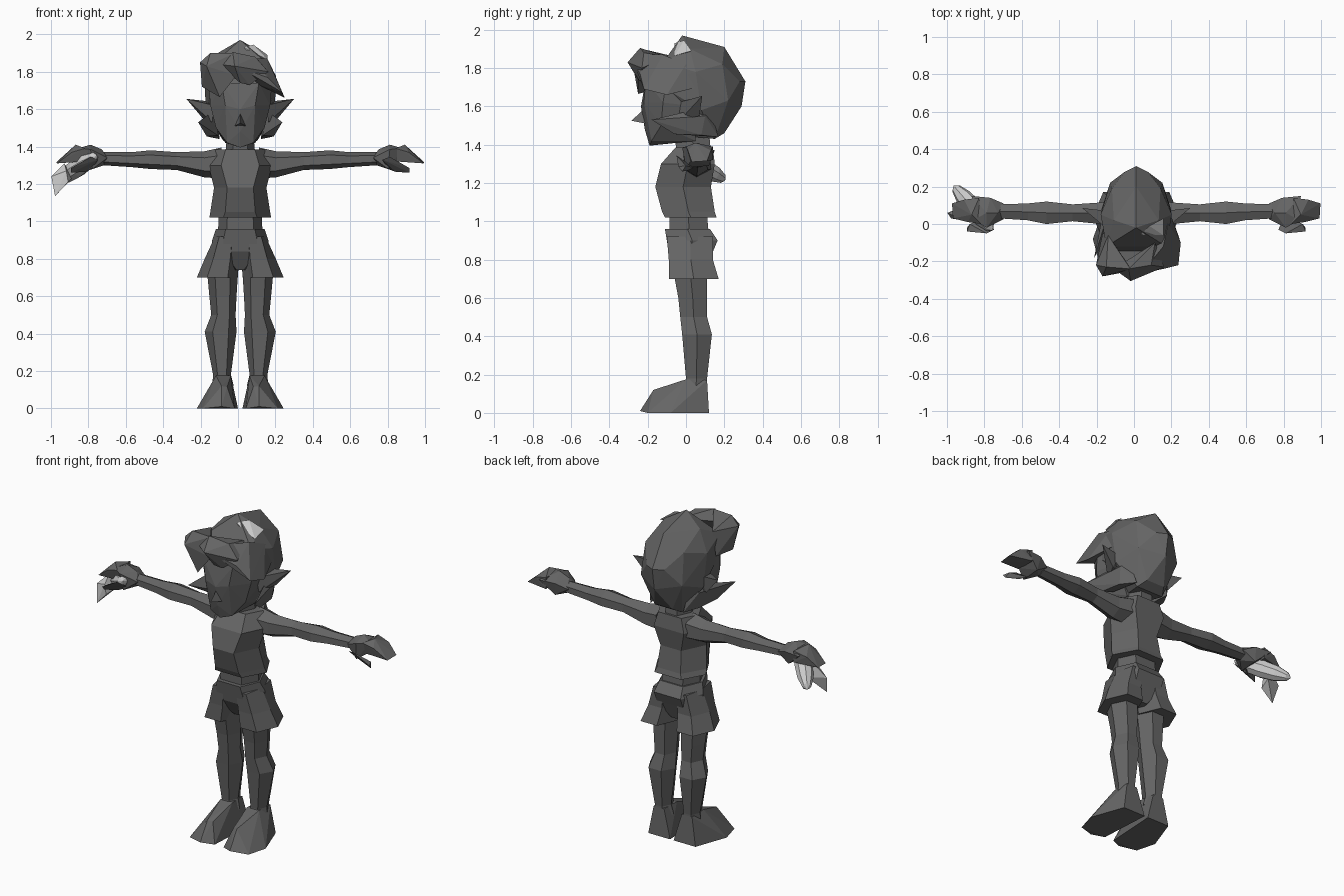
import bpy, bmesh, math
from mathutils import Vector

CX = 0.012  # symmetry plane of the figure


def material(name, v):
    m = bpy.data.materials.new(name)
    m.diffuse_color = (v, v, v, 1)
    return m


DARK = material("dark_grey", 0.13)
LIGHT = material("light_grey", 0.6)


def finish(name, bm, mat):
    bmesh.ops.recalc_face_normals(bm, faces=bm.faces)
    me = bpy.data.meshes.new(name)
    bm.to_mesh(me)
    bm.free()
    me.materials.append(mat)
    ob = bpy.data.objects.new(name, me)
    bpy.context.collection.objects.link(ob)
    return ob


def hull(name, pts, mat=DARK, side=1, sym=False):
    """Faceted solid around a few points; sym adds their mirror images."""
    bm = bmesh.new()
    for x, y, z in pts:
        bm.verts.new((CX + side * x, y, z))
        if sym and abs(x) > 1e-5:
            bm.verts.new((CX - x, y, z))
    r = bmesh.ops.convex_hull(bm, input=bm.verts[:])
    junk = {g for g in r["geom_interior"] + r["geom_unused"] if isinstance(g, bmesh.types.BMVert)}
    bmesh.ops.delete(bm, geom=list(junk), context='VERTS')
    return finish(name, bm, mat)


def loft(name, rings, mat=DARK, side=1):
    """Skin a list of equal-length point rings."""
    bm = bmesh.new()
    vs = [[bm.verts.new((CX + side * x, y, z)) for x, y, z in r] for r in rings]
    n = len(vs[0])
    for a, b in zip(vs, vs[1:]):
        for i in range(n):
            j = (i + 1) % n
            bm.faces.new((a[i], a[j], b[j], b[i]))
    bm.faces.new(vs[0])
    bm.faces.new(vs[-1])
    return finish(name, bm, mat)


def zring(z, x0, x1, y0, y1, f=0.5):
    """Horizontal six-sided ring: flat front and back, pointed sides."""
    c, w, m = (x0 + x1) / 2, (x1 - x0) / 2, (y0 + y1) / 2
    return [(c - w * f, y0, z), (c + w * f, y0, z), (x1, m, z),
            (c + w * f, y1, z), (c - w * f, y1, z), (x0, m, z)]


def xring(x, y0, y1, z0, z1):
    """Upright six-sided ring across an arm."""
    m, q = (y0 + y1) / 2, (z1 - z0) / 4
    return [(x, y0, z0 + q), (x, m, z0), (x, y1, z0 + q),
            (x, y1, z1 - q), (x, m, z1), (x, y0, z1 - q)]


# Torso, waist and neck
loft("shirt", [zring(1.02, -.165, .165, -.11, .16, .55), zring(1.05, -.16, .16, -.125, .15, .5),
               zring(1.18, -.14, .14, -.16, .13, .5), zring(1.30, -.17, .17, -.13, .15, .6),
               zring(1.385, -.13, .13, -.055, .14, .6)])
loft("waist", [zring(.92, -.12, .12, -.085, .12, .6), zring(1.03, -.115, .115, -.085, .11, .6)])
loft("neck", [zring(1.36, -.08, .08, -.05, .13), zring(1.47, -.07, .07, -.06, .12)])

# Shorts: hips plus two flared legs
loft("hips", [zring(.74, -.04, .04, -.03, .1, .5), zring(.84, -.15, .15, -.09, .14, .6),
              zring(.90, -.15, .15, -.10, .165, .6), zring(.96, -.13, .13, -.11, .125, .6)])

for s, tag in ((1, "right"), (-1, "left")):
    loft("shorts_leg_" + tag, [zring(.70, .012, .232, -.09, .17), zring(.80, .008, .19, -.09, .14),
                               zring(.92, .02, .135, -.10, .14, .6)], side=s)
    # Leg with knee and calf
    loft("leg_" + tag, [zring(.12, .035, .15, -.01, .11), zring(.18, .05, .145, 0, .11),
                        zring(.41, .02, .19, -.02, .135), zring(.50, .025, .155, -.03, .11),
                        zring(.60, .02, .165, -.04, .11), zring(.76, .01, .18, -.07, .11)], side=s)
    # Wedge-shaped foot
    hull("foot_" + tag, [(.012, .12, 0), (.16, .12, 0), (.232, -.08, 0), (.2, -.2, 0),
                         (.10, -.24, .01), (.03, -.2, 0), (.10, -.17, .12), (.07, -.16, .115),
                         (.05, .0, .175), (.13, .0, .175), (.06, .11, .17), (.13, .11, .17)], side=s)
    # Arm
    loft("arm_" + tag, [xring(.10, -.02, .13, 1.23, 1.395), xring(.19, .0, .115, 1.235, 1.375),
                        xring(.34, .015, .105, 1.275, 1.37), xring(.48, .0, .12, 1.28, 1.38),
                        xring(.58, .02, .11, 1.29, 1.37), xring(.73, .03, .105, 1.30, 1.37)], side=s)
    # Hand: palm, joined fingers, thumb
    hull("palm_" + tag, [(.71, .025, 1.34), (.71, .11, 1.34), (.73, .06, 1.30), (.74, .06, 1.385),
                         (.80, -.02, 1.385), (.78, .14, 1.37), (.80, .06, 1.41), (.79, .0, 1.28),
                         (.79, .12, 1.29), (.88, .15, 1.37), (.87, .02, 1.39), (.85, .03, 1.32)], side=s)
    hull("fingers_" + tag, [(.83, .0, 1.39), (.84, .14, 1.39), (.84, .02, 1.32), (.84, .14, 1.32),
                            (.88, .05, 1.41), (.92, .13, 1.37), (.90, .01, 1.37),
                            (.985, .11, 1.315), (.98, .03, 1.31)], side=s)
    hull("thumb_" + tag, [(.76, -.03, 1.33), (.80, -.05, 1.345), (.84, -.04, 1.32), (.79, .04, 1.28),
                          (.83, .01, 1.265), (.905, -.04, 1.285), (.905, -.02, 1.26), (.89, .0, 1.29)], side=s)
    # Pointed ear
    hull("ear_" + tag, [(.14, -.04, 1.62), (.15, -.03, 1.53), (.15, .07, 1.64), (.15, .05, 1.55),
                        (.20, .07, 1.55), (.288, .085, 1.655)], side=s)
    # Lock of hair sweeping forward below the ear
    hull("side_lock_" + tag, [(.13, .12, 1.60), (.17, .10, 1.55), (.11, .17, 1.44), (.16, .08, 1.45),
                              (.12, -.02, 1.46), (.18, -.06, 1.455), (.225, -.18, 1.53)], side=s)

# Face and nose
hull("face", [(0, -.19, 1.395), (.07, -.18, 1.42), (.08, .05, 1.42), (.13, -.13, 1.50),
              (.16, -.12, 1.62), (.15, .05, 1.60), (.08, -.22, 1.62), (0, -.235, 1.60),
              (0, -.215, 1.48), (.17, -.1, 1.74), (.1, -.21, 1.74)], sym=True)
hull("nose", [(0, -.285, 1.525), (0, -.22, 1.585), (.03, -.21, 1.51), (-.03, -.21, 1.51)])

# Main mass of hair
hull("hair_back", [(0, -.02, 1.97), (0, .20, 1.91), (0, .31, 1.73), (0, .29, 1.60), (.06, .28, 1.73),
                   (.06, .20, 1.46), (.09, .15, 1.43), (.07, .05, 1.44), (.13, .19, 1.82),
                   (.14, .22, 1.63), (.19, .05, 1.78), (.185, .08, 1.58), (.12, .02, 1.90),
                   (.16, -.12, 1.83), (.15, -.15, 1.72)], sym=True)

# Swept fringe in overlapping chunks
hull("fringe_left", [(-.215, -.22, 1.85), (-.18, -.28, 1.83), (-.16, -.23, 1.90), (-.205, -.18, 1.72),
                     (-.11, -.25, 1.665), (-.02, -.25, 1.78), (-.03, -.24, 1.90), (-.15, -.06, 1.86),
                     (-.18, -.05, 1.72)])
hull("fringe_middle", [(-.12, -.24, 1.84), (-.03, -.305, 1.83), (-.04, -.24, 1.905), (.08, -.22, 1.88),
                       (.15, -.23, 1.80), (.0, -.25, 1.74), (.10, -.1, 1.86), (.05, -.24, 1.73)])
hull("fringe_right", [(.0, -.27, 1.82), (.08, -.20, 1.87), (.145, -.12, 1.87), (.145, -.24, 1.77),
                      (.225, -.22, 1.69), (.238, -.10, 1.66), (.18, .06, 1.70), (.17, .0, 1.82),
                      (.10, -.20, 1.73)])

# Pale tuft on the crown
hull("hair_highlight", [(.02, -.06, 1.93), (.07, -.01, 1.945), (.145, .03, 1.89), (.145, -.06, 1.865),
                        (.08, -.05, 1.86)], LIGHT)

# Hand-held whistle: faceted egg with a pointed mouthpiece
a, b = Vector((-.965, .205, 1.215)), Vector((-.755, -.035, 1.355))
bm = bmesh.new()
bmesh.ops.create_uvsphere(bm, u_segments=8, v_segments=6, radius=1)
axis = b - a
rot = axis.to_track_quat('Z', 'Y')
for v in bm.verts:
    v.co = (a + b) / 2 + rot @ Vector((v.co.x * .052, v.co.y * .052, v.co.z * axis.length / 2))
finish("whistle_body", bm, LIGHT)
hull("whistle_mouthpiece", [(-.99, .03, 1.135), (-1.01, .06, 1.24), (-.92, .02, 1.21),
                            (-.90, .10, 1.23), (-.94, .08, 1.31), (-.93, .02, 1.27)], LIGHT)
